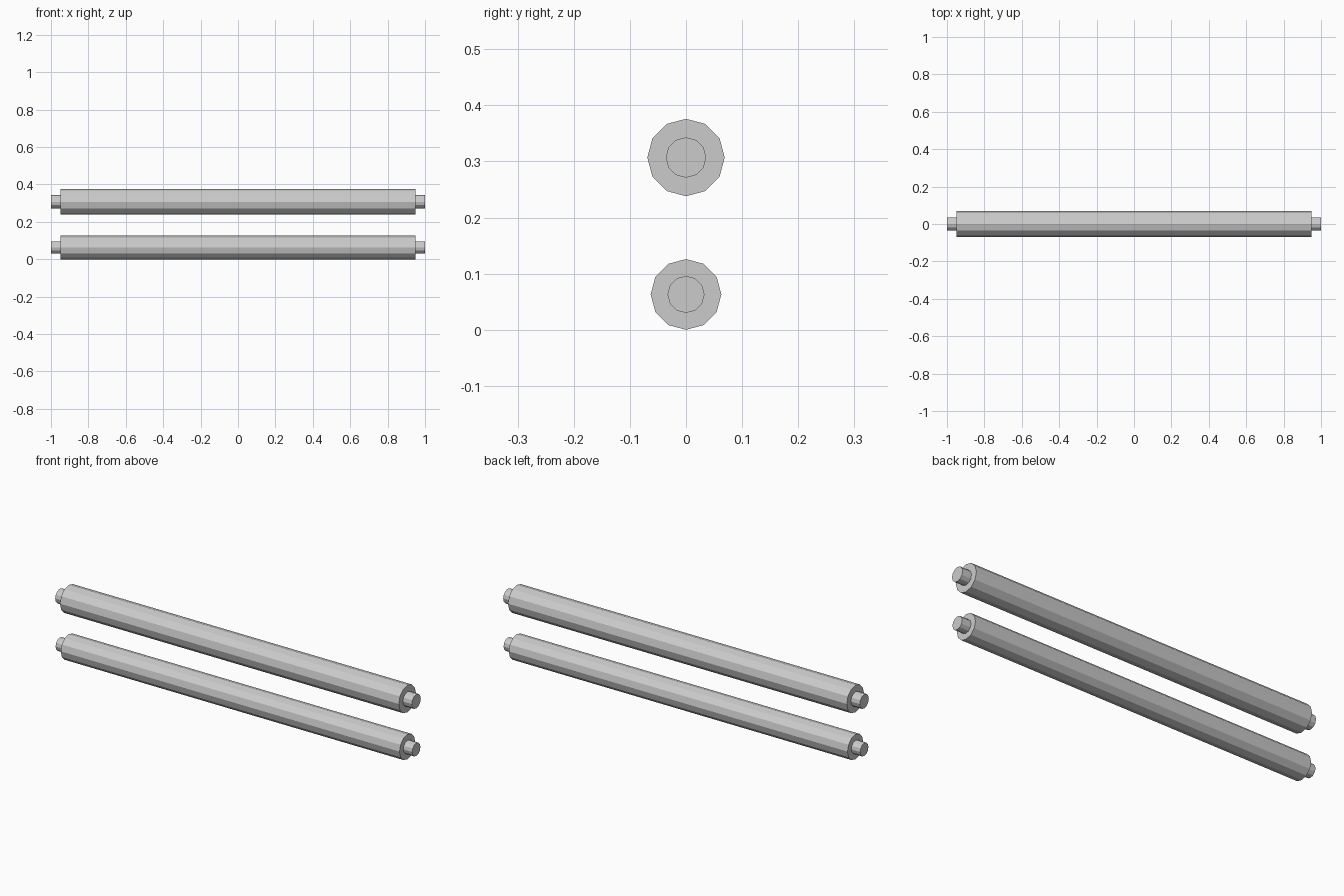
import bpy, bmesh
from math import sin, cos, tau

if "Cube" in bpy.data.objects:
    bpy.data.objects.remove(bpy.data.objects["Cube"])

SIDES = 12


def roller(name, z, body_r, pin_r, body_half=0.95, pin_half=1.0):
    """Stepped 12-sided roller lying along x, closed at both ends."""
    profile = [(-pin_half, pin_r), (-body_half, pin_r), (-body_half, body_r),
               (body_half, body_r), (body_half, pin_r), (pin_half, pin_r)]
    bm = bmesh.new()
    rings = [[bm.verts.new((x, r * cos(tau * i / SIDES), r * sin(tau * i / SIDES)))
              for i in range(SIDES)] for x, r in profile]
    for a, b in zip(rings, rings[1:]):
        for i in range(SIDES):
            j = (i + 1) % SIDES
            bm.faces.new((a[i], a[j], b[j], b[i]))
    # End caps of the pins
    bm.faces.new(rings[0])
    bm.faces.new(rings[-1])
    bmesh.ops.recalc_face_normals(bm, faces=bm.faces)
    mesh = bpy.data.meshes.new(name)
    bm.to_mesh(mesh)
    bm.free()
    obj = bpy.data.objects.new(name, mesh)
    obj.location.z = z
    bpy.context.collection.objects.link(obj)


# Thinner roller on the ground, thicker one above
roller("lower_roller", 0.063, 0.063, 0.033)
roller("upper_roller", 0.307, 0.069, 0.036)
